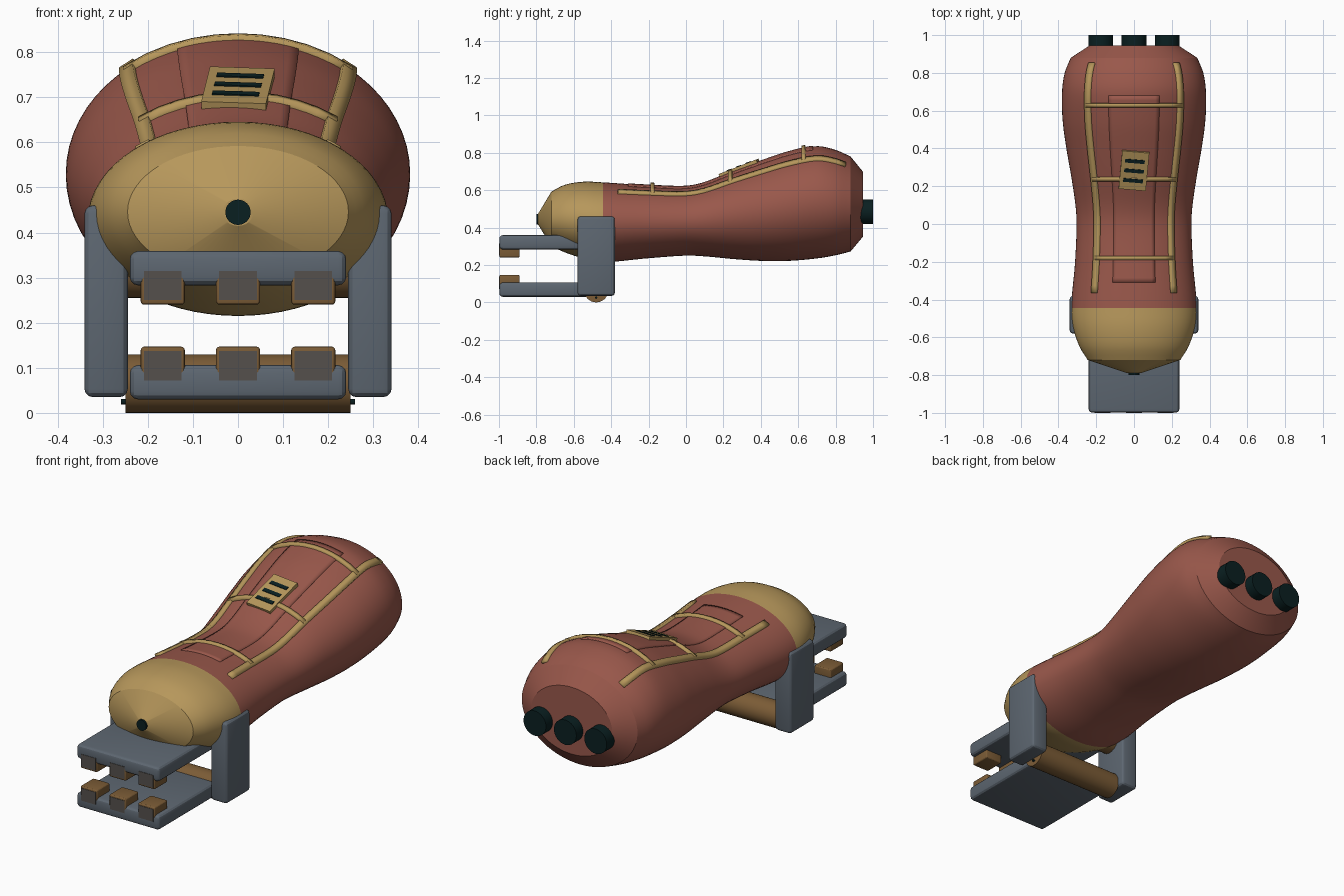
import bpy, bmesh, math
from mathutils import Matrix, Vector

cube = bpy.data.objects.get("Cube")
if cube:
    bpy.data.objects.remove(cube, do_unlink=True)


def material(name, colour):
    mat = bpy.data.materials.new(name)
    mat.use_nodes = True
    rgba = (*colour, 1)
    mat.diffuse_color = rgba
    for node in mat.node_tree.nodes:
        if node.type == 'BSDF_PRINCIPLED':
            node.inputs["Base Color"].default_value = rgba
            node.inputs["Roughness"].default_value = 0.7
    return mat


RED = material("brick red", (.32, .097, .07))
GOLD = material("tan gold", (.47, .31, .105))
GREY = material("slate grey", (.11, .135, .165))
BROWN = material("leather brown", (.2, .107, .037))
BLACK = material("dark teal black", (.003, .014, .015))
DULL = material("dull grey brown", (.09, .08, .073))


def finish(name, bm, *mats, smooth=True):
    mesh = bpy.data.meshes.new(name)
    bm.to_mesh(mesh)
    bm.free()
    obj = bpy.data.objects.new(name, mesh)
    bpy.context.collection.objects.link(obj)
    for mat in mats:
        mesh.materials.append(mat)
    if smooth:
        bpy.ops.object.select_all(action='DESELECT')
        obj.select_set(True)
        bpy.context.view_layer.objects.active = obj
        bpy.ops.object.shade_smooth_by_angle(angle=math.radians(25))
    return obj


def box(name, low, high, mat, bevel=0.0, matrix=None):
    low, high = Vector(low), Vector(high)
    bm = bmesh.new()
    bmesh.ops.create_cube(bm, size=1)
    for v in bm.verts:
        v.co = (low + high) / 2 + v.co * (high - low)
    if bevel:
        bmesh.ops.bevel(bm, geom=bm.edges[:], offset=bevel, segments=3,
                        profile=.5, affect='EDGES')
    if matrix:
        bm.transform(matrix)
    return finish(name, bm, mat, smooth=bool(bevel))


def cylinder(name, centre, radius, length, axis, mat, sides=32):
    bm = bmesh.new()
    bmesh.ops.create_cone(bm, cap_ends=True, segments=sides, radius1=radius,
                          radius2=radius, depth=length)
    turn = Matrix.Rotation(math.pi / 2, 4, 'Y' if axis == 'X' else 'X')
    bm.transform(Matrix.Translation(centre) @ turn)
    return finish(name, bm, mat)


# Body sections: y, half width, top, bottom
SECTIONS = [
    (-.72, .245, .592, .30), (-.65, .288, .628, .268), (-.55, .322, .645, .235),
    (-.45, .333, .642, .215), (-.2, .312, .626, .236), (0, .304, .62, .25),
    (.1, .31, .64, .246), (.25, .332, .70, .232), (.4, .358, .755, .222),
    (.55, .378, .805, .222), (.7, .381, .835, .235), (.8, .367, .815, .252),
    (.88, .335, .78, .272)]


def section(y):
    """Smoothly interpolated half width, top and bottom at y."""
    last = len(SECTIONS) - 1
    i = 0
    while i < last - 1 and SECTIONS[i + 1][0] < y:
        i += 1
    p0, p1, p2, p3 = (SECTIONS[min(max(i + k, 0), last)] for k in (-1, 0, 1, 2))
    h = p2[0] - p1[0]
    t = (y - p1[0]) / h
    out = []
    for c in (1, 2, 3):
        m1 = h * (p2[c] - p0[c]) / (p2[0] - p0[0])
        m2 = h * (p3[c] - p1[c]) / (p3[0] - p1[0])
        d = p2[c] - p1[c]
        out.append(p1[c] + t * (m1 + t * ((3 * d - 2 * m1 - m2)
                                          + t * (m1 + m2 - 2 * d))))
    return out


def surface(x, y):
    half, top, bottom = section(y)
    lift = math.sqrt(max(0, 1 - (x / half) ** 2))
    return Vector((x, y, (top + bottom) / 2 + lift * (top - bottom) / 2))


# Body: elliptical loft with a pointed nose and a flat chamfered tail
STEPS, SIDES = 64, 64
COLLAR = -.45
stations = [(-.79, (.035, .475, .415))]
for k in range(STEPS + 1):
    y = -.72 + 1.6 * k / STEPS
    stations.append((y, section(y)))
stations.append((.945, (.235, .70, .35)))
bm = bmesh.new()
rings = []
for y, (half, top, bottom) in stations:
    ring = []
    for s in range(SIDES):
        a = 2 * math.pi * s / SIDES
        ring.append(bm.verts.new((half * math.cos(a), y, (top + bottom) / 2
                                  + math.sin(a) * (top - bottom) / 2)))
    rings.append(ring)
for r1, r2 in zip(rings, rings[1:]):
    for s in range(SIDES):
        n = (s + 1) % SIDES
        bm.faces.new((r1[s], r1[n], r2[n], r2[s]))
bm.faces.new(rings[0])
bm.faces.new(rings[-1])
bmesh.ops.recalc_face_normals(bm, faces=bm.faces[:])
for f in bm.faces:
    f.material_index = int(f.calc_center_median().y < COLLAR)
finish("body", bm, RED, GOLD)

# Nose nozzle and tail plugs
cylinder("nose_nozzle", (0, -.78, .445), .028, .04, 'Y', BLACK)
for i in (-1, 0, 1):
    cylinder("tail_plug", (.176 * i, .96, .485), .065, .08, 'Y', BLACK)


def sheet(name, point, nu, nv, thickness, mat):
    """Thin solid laid over the body; point(u, v) gives x and y."""
    bm = bmesh.new()
    grid = [[bm.verts.new(surface(*point(u / nu, v / nv)))
             for u in range(nu + 1)] for v in range(nv + 1)]
    for a, b in zip(grid, grid[1:]):
        for u in range(nu):
            bm.faces.new((a[u], a[u + 1], b[u + 1], b[u]))
    obj = finish(name, bm, mat)
    mod = obj.modifiers.new("thickness", 'SOLIDIFY')
    mod.thickness = thickness
    mod.offset = 0


# Raised back panel
def panel_point(u, v):
    y = -.31 + v * .99
    return (2 * u - 1) * .35 * section(y)[0], y


sheet("back_panel", panel_point, 12, 40, .008, RED)

# Long straps on both sides, then cross straps
for side, label in ((1, "left"), (-1, "right")):
    def strap_point(u, v):
        y = -.365 + v * 1.215
        return side * .635 * section(y)[0] + (u - .5) * .03, y
    sheet(label + "_strap", strap_point, 1, 32, .024, GOLD)
for y0 in (-.18, .24, .63):
    reach = .65 * section(y0)[0]
    sheet("cross_strap", lambda u, v: ((2 * u - 1) * reach, y0 + (v - .5) * .02),
          10, 1, .03, GOLD)

# Buckle plate with three dark slots, lying on the sloping back
place = (Matrix.Translation((0, .285, .716)) @ Matrix.Rotation(.37, 4, 'X')
         @ Matrix.Rotation(-.09, 4, 'Z'))
box("buckle", (-.072, -.108, -.012), (.072, .108, .012), GOLD, matrix=place)
for i in (-1, 0, 1):
    box("buckle_slot", (-.052, .055 * i - .01, .01),
        (.052, .055 * i + .01, .015), BLACK, matrix=place)

# Side brackets
for label, x in (("left", .2925), ("right", -.2925)):
    box(label + "_bracket", (x - .048, -.58, .035), (x + .048, -.38, .46), GREY, .018)

# Jaws with hinge rods, teeth and dull tooth facings
for label, low, rod, tooth in (("upper", .283, .32, .24), ("lower", .03, .065, .074)):
    box(label + "_jaw", (-.24, -.998, low), (.24, -.47, low + .076), GREY, .018)
    cylinder(label + "_hinge_rod", (0, -.48, rod), .065, .5, 'X', BROWN)
    face = tooth + (.01 if label == "upper" else -.002)
    for i in (-1, 0, 1):
        x = .167 * i
        box(label + "_tooth", (x - .049, -.998, tooth), (x + .049, -.89, tooth + .073),
            BROWN, .008)
        box(label + "_tooth_facing", (x - .042, -1, face), (x + .042, -.994, face + .065),
            DULL)

# Hinge pin
cylinder("hinge_pin", (0, -.48, .025), .006, .52, 'X', BLACK, 12)
